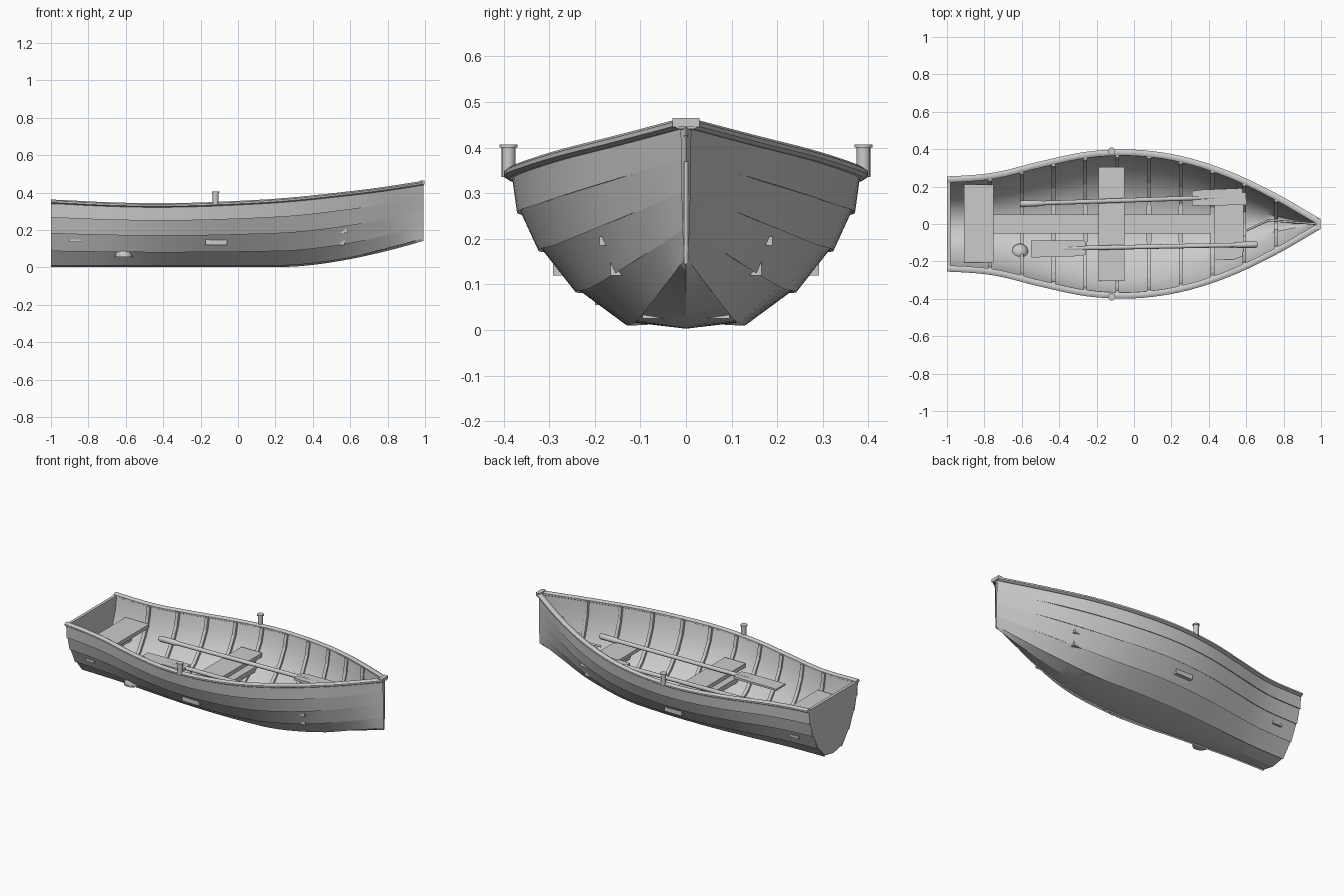
import bpy, bmesh, math
from mathutils import Vector, Matrix

if "Cube" in bpy.data.objects:
    bpy.data.objects.remove(bpy.data.objects["Cube"])

# Hull lines sampled every 0.25 along x, from stern to bow
BEAM = [.238, .258, .318, .370, .381, .347, .268, .150, .006]
SHEER = [.352, .340, .333, .335, .345, .360, .385, .415, .453]
# Half cross-section as fractions of beam and depth
FRAC = [(0, 0), (.335, .045), (.62, .255), (.83, .52), (.95, .76), (1, 1)]


def spline(t, x):
    u = min(max((x + 1) / .25, 0), 8)
    i = min(int(u), 7)
    f = u - i
    b, c = t[i], t[i + 1]
    a = t[i - 1] if i > 0 else b
    d = t[i + 2] if i < 7 else 2 * c - b
    return b + .5 * f * (c - a + f * (2 * a - 5 * b + 4 * c - d + f * (3 * (b - c) + d - a)))


def section(x, off=0.0):
    """Half section (y, z), pushed outward by off."""
    keel = .003 + .142 * (max(x - .25, 0) / .75) ** 1.6
    w, h = spline(BEAM, x), spline(SHEER, x) - keel
    p = [Vector((w * a, keel + h * b)) for a, b in FRAC]
    out = []
    for i, q in enumerate(p):
        t = (p[i + 1] if i < 5 else p[5]) - (p[i - 1] if i else Vector((-p[1].x, p[1].y)))
        t.normalize()
        n = Vector((t.y, -t.x))
        if i == 5:
            n = Vector((1, 0))
        r = q + n * off
        out.append(Vector((max(r.x, 0.0), r.y)))
    return out


def full(half):
    return [(-p.x, p.y) for p in reversed(half[1:])] + [(p.x, p.y) for p in half]


def make(name, verts, faces, smooth=None):
    me = bpy.data.meshes.new(name)
    me.from_pydata(verts, [], faces)
    bm = bmesh.new()
    bm.from_mesh(me)
    bmesh.ops.recalc_face_normals(bm, faces=bm.faces)
    bm.to_mesh(me)
    bm.free()
    ob = bpy.data.objects.new(name, me)
    bpy.context.collection.objects.link(ob)
    if smooth:
        bpy.context.view_layer.objects.active = ob
        bpy.ops.object.select_all(action='DESELECT')
        ob.select_set(True)
        bpy.ops.object.shade_smooth_by_angle(angle=math.radians(smooth))
    return ob


def loft(name, rings, closed=False, caps=False, smooth=None):
    n = len(rings[0])
    verts = [v for r in rings for v in r]
    faces = [(i * n + j, i * n + (j + 1) % n, (i + 1) * n + (j + 1) % n, (i + 1) * n + j)
             for i in range(len(rings) - 1) for j in range(n if closed else n - 1)]
    if caps:
        faces += [tuple(range(n)), tuple(range((len(rings) - 1) * n, len(rings) * n))]
    return make(name, verts, faces, smooth)


def box(name, x0, x1, y0, y1, z0, z1):
    return loft(name, [[(x, y0, z0), (x, y1, z0), (x, y1, z1), (x, y0, z1)] for x in (x0, x1)],
                closed=True, caps=True)


def turned(name, prof, axis='z', sides=16):
    """Lathe of (position, radius) pairs along z or x."""
    rings = []
    for h, r in prof:
        c = [(r * math.cos(2 * math.pi * k / sides), r * math.sin(2 * math.pi * k / sides)) for k in range(sides)]
        rings.append([(a, b, h) if axis == 'z' else (h, a, b) for a, b in c])
    return loft(name, rings, closed=True, caps=True, smooth=35)


XS = [-1 + i * .05 for i in range(40)] + [.992]

# Lapped planking outside
rings = []
for x in XS:
    lap = .008 * min(max((.8 - x) / .15, 0), 1)
    p, q = section(x), section(x, lap)
    half = [p[0]]
    for j in range(1, 5):
        half += [p[j], q[j]]
    half.append(p[5])
    rings.append([(x, y, z) for y, z in full(half)])
loft("hull_planking", rings, smooth=20)

# Inner skin
loft("hull_lining", [[(x, y, z) for y, z in full(section(x, -.012))] for x in XS], smooth=40)

# Transom
loft("transom", [[(x, y, z) for y, z in full(section(-1))] for x in (-1, -.982)], closed=True, caps=True)

# Stem post
box("stem", .975, .992, -.004, .004, .145, .37)

# Ribs following the lining
for i in range(10):
    x = -.77 + .17 * i
    rings = []
    o, n = full(section(x, -.010)), full(section(x, -.026))
    for a, b in zip(o, n):
        rings.append([(x - .01, *a), (x + .01, *a), (x + .01, *b), (x - .01, *b)])
    loft("rib", rings, closed=True, caps=True)
    # Floor timbers beside the centre plank
    if -.5 < x < .5:
        box("floor_timber", x - .013, x + .013, -.095, .095, .025, .042)

# Gunwales along the sheer
for s in (-1, 1):
    rings = []
    for x in XS:
        c = Vector((x, s * spline(BEAM, x), spline(SHEER, x)))
        d = spline(BEAM, x + .02) - spline(BEAM, x - .02)
        n = Vector((-d, .04 * s, 0)).normalized()
        rings.append([c + n * (.018 * math.cos(a)) + Vector((0, 0, .012 * math.sin(a)))
                      for a in [k * math.pi / 4 + math.pi / 8 for k in range(8)]])
    loft("gunwale", rings, closed=True, caps=True, smooth=50)
    # Oarlock pins
    pin = turned("oarlock", [(.335, .015), (.4, .015), (.4, .02), (.407, .02)])
    pin.location = (-.12, s * .389, 0)

# Bow cap
box("bow_cap", .972, .998, -.03, .03, .445, .465)

# Seats, with cross beams underneath
box("stern_seat", -.91, -.75, -.205, .21, .222, .245)
box("middle_seat", -.19, -.05, -.305, .305, .195, .22)
box("bow_seat", .43, .585, -.19, .19, .185, .205)
box("stern_beam", -.90, -.84, -.195, .195, .135, .15)
box("middle_beam", -.175, -.06, -.292, .292, .12, .15)
box("bow_beam", .49, .57, -.165, .165, .12, .152)

# Centre floor plank
box("floor_plank", -.75, .43, -.05, .05, .036, .052)


# Oars: round shaft with flat blade
def oar(name, cx, cy, turn):
    m = Matrix.Translation((cx, cy, .235)) @ Matrix.Rotation(turn, 4, 'Z')
    shaft = turned(name + "_shaft", [(-.61, .013), (-.6, .017), (-.5, .016), (-.49, .012), (.32, .012), (.48, .006)],
                   'x', 12)
    prof = [(.31, .038, .007), (.36, .043, .007), (.60, .045, .005)]
    blade = loft(name + "_blade", [[(x, -w, -t), (x, w, -t), (x, w, t), (x, -w, t)] for x, w, t in prof],
                 closed=True, caps=True)
    for ob in (shaft, blade):
        ob.matrix_world = m


oar("left_oar", 0, .128, .033)
oar("right_oar", .05, -.122, math.pi + .02)

# Domed bailer on the floor
dome = [(.055, .048), (.062, .048)] + [(.062 + .045 * math.sin(a), .045 * math.cos(a))
                                      for a in [k * math.pi / 14 for k in range(7)]]
turned("bailer", dome, sides=24).location = (-.61, -.152, 0)

# Mooring rope from the bow
cu = bpy.data.curves.new("bow_rope", 'CURVE')
cu.dimensions = '3D'
cu.bevel_depth = .006
cu.bevel_resolution = 2
sp = cu.splines.new('POLY')
pts = [(.985, 0, .43), (.85, .01, .32), (.72, .02, .24), (.6, -.035, .215)]
sp.points.add(len(pts) - 1)
for p, c in zip(sp.points, pts):
    p.co = (*c, 1)
bpy.context.collection.objects.link(bpy.data.objects.new("bow_rope", cu))
